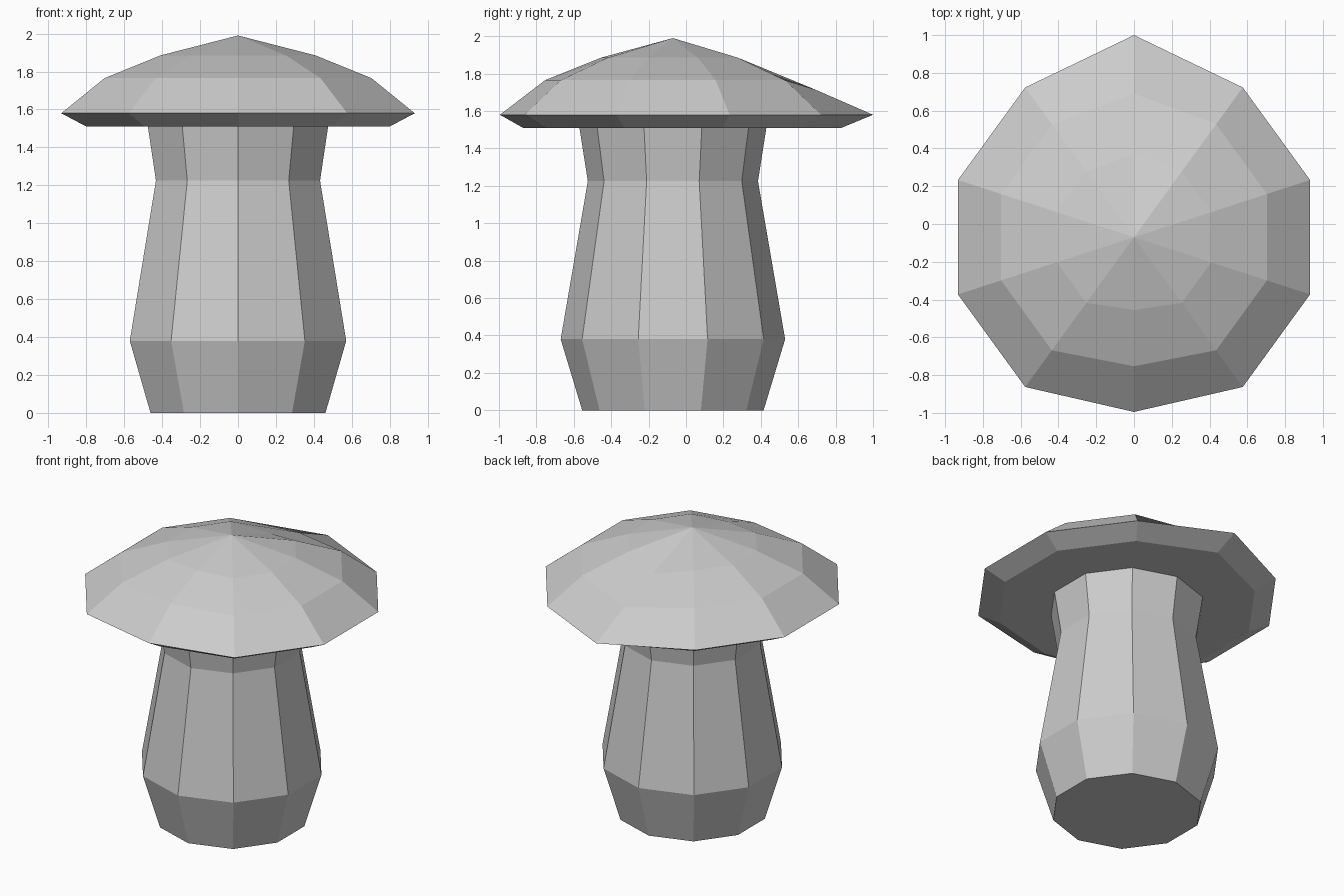
import bpy, bmesh, math

if "Cube" in bpy.data.objects:
    bpy.data.objects.remove(bpy.data.objects["Cube"])

SIDES = 10
CY = -0.07  # common axis of stem and cap


def ring(bm, r, z, front=0.0, back=0.0, back_drop=0.0):
    """Ten-sided ring; the front and back corners can be nudged."""
    verts = []
    for i in range(SIDES):
        a = math.radians(90) + i * math.tau / SIDES
        x, y, h = r * math.cos(a), CY + r * math.sin(a), z
        if i == 0:
            y, h = y + back, h - back_drop
        elif i == SIDES // 2:
            y += front
        verts.append(bm.verts.new((x, y, h)))
    return verts


def build(name, rings, apex=None):
    bm = bmesh.new()
    loops = [ring(bm, *r) for r in rings]
    for lo, hi in zip(loops, loops[1:]):
        for i in range(SIDES):
            j = (i + 1) % SIDES
            bm.faces.new((lo[i], lo[j], hi[j], hi[i]))
    bm.faces.new(loops[0][::-1])
    if apex is None:
        bm.faces.new(loops[-1])
    else:
        tip = bm.verts.new((0, CY, apex))
        for i in range(SIDES):
            bm.faces.new((loops[-1][i], loops[-1][(i + 1) % SIDES], tip))
    bmesh.ops.recalc_face_normals(bm, faces=bm.faces)
    mesh = bpy.data.meshes.new(name)
    bm.to_mesh(mesh)
    bm.free()
    obj = bpy.data.objects.new(name, mesh)
    bpy.context.collection.objects.link(obj)
    return obj


# Stem: bulging foot, narrow neck, flared top
build("stem", [(0.485, 0.0), (0.60, 0.38), (0.455, 1.225), (0.50, 1.512)])

# Cap: flat underside, wide rim, domed top with a straighter back ridge
build("cap", [
    (0.841, 1.51, 0.04, 0.06),
    (0.98, 1.58, 0.055, 0.09),
    (0.74, 1.765, 0.057, 0.02, 0.05),
    (0.43, 1.885, 0.045, 0.01, 0.055),
], apex=1.99)
